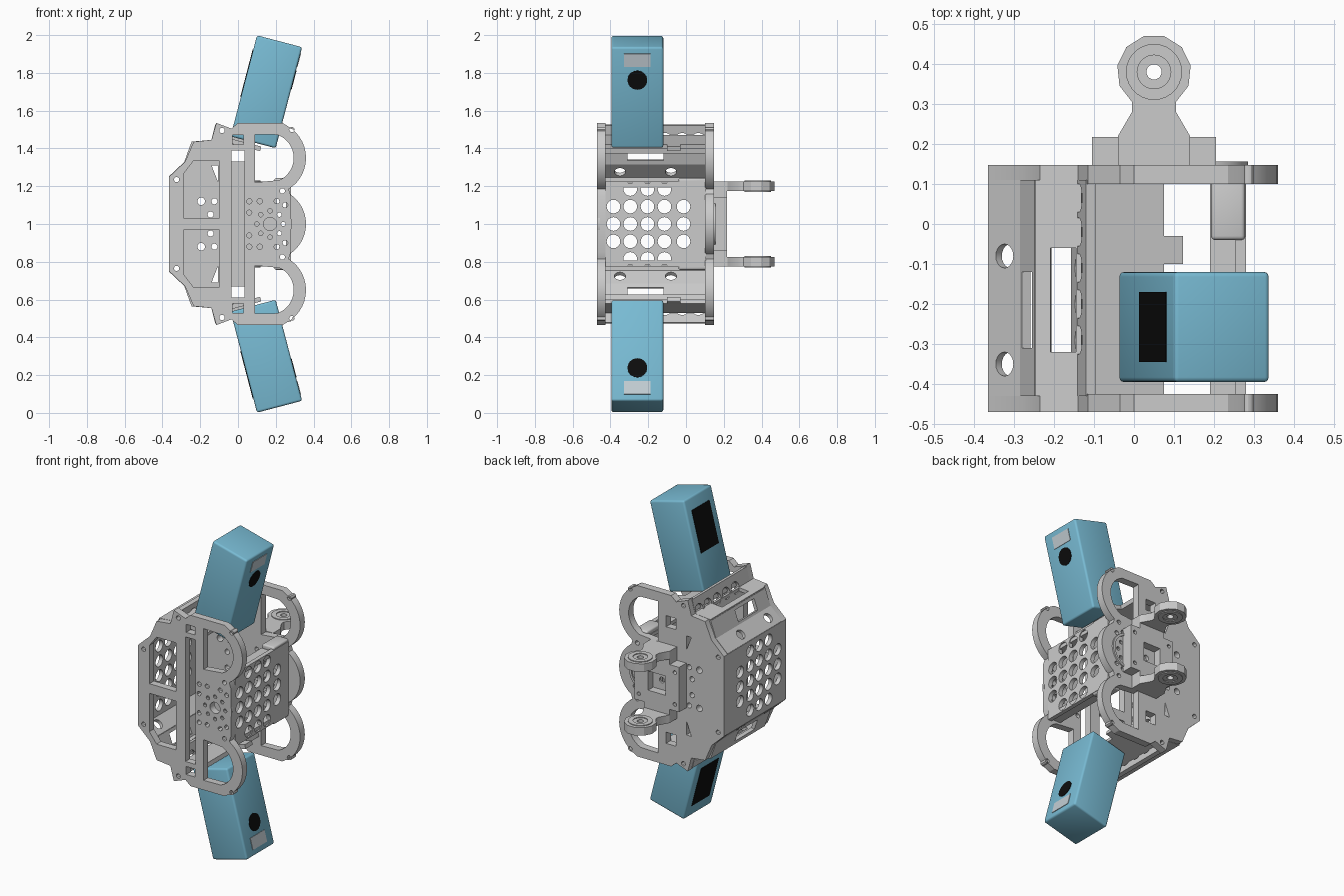
import bpy, bmesh
from math import cos, sin, radians, pi
from mathutils import Vector, Matrix

if "Cube" in bpy.data.objects:
    bpy.data.objects.remove(bpy.data.objects["Cube"])

X, Y, Z = Vector((1, 0, 0)), Vector((0, 1, 0)), Vector((0, 0, 1))


def material(name, rgb):
    m = bpy.data.materials.new(name)
    m.diffuse_color = (*rgb, 1)
    m.use_nodes = True
    m.node_tree.nodes["Principled BSDF"].inputs["Base Color"].default_value = m.diffuse_color
    return m


BLUE = material("blue", (0.19, 0.50, 0.66))
BLACK = material("black", (0.004, 0.004, 0.004))
LABEL = material("label", (0.55, 0.62, 0.66))


def arc(cx, cy, r, a0, a1, n=14):
    return [(cx + r * cos(radians(a0 + (a1 - a0) * i / n)),
             cy + r * sin(radians(a0 + (a1 - a0) * i / n))) for i in range(n + 1)]


def circle(cx, cy, r, n=20):
    return arc(cx, cy, r, 0, 360, n)[:-1]


def rect(x0, x1, y0, y1):
    return [(x0, y0), (x1, y0), (x1, y1), (x0, y1)]


def flip(loop):
    return [(x, -y) for x, y in loop]


def frame(o, u, v):
    n = u.cross(v)
    return Matrix(((u.x, v.x, n.x, o[0]), (u.y, v.y, n.y, o[1]),
                   (u.z, v.z, n.z, o[2]), (0, 0, 0, 1)))


def finish(name, mesh, mat=None):
    ob = bpy.data.objects.new(name, mesh)
    bpy.context.collection.objects.link(ob)
    if mat:
        mesh.materials.append(mat)
    return ob


def panel(name, loops, thick, origin, u, v, mat=None):
    """Flat sheet: first loop is the outline, the others are holes."""
    cu = bpy.data.curves.new(name, 'CURVE')
    cu.dimensions, cu.fill_mode, cu.extrude = '2D', 'BOTH', thick / 2
    for loop in loops:
        sp = cu.splines.new('POLY')
        sp.points.add(len(loop) - 1)
        for p, (a, b) in zip(sp.points, loop):
            p.co = (a, b, 0, 1)
        sp.use_cyclic_u = True
    tmp = bpy.data.objects.new(name, cu)
    bpy.context.collection.objects.link(tmp)
    dg = bpy.context.evaluated_depsgraph_get()
    mesh = bpy.data.meshes.new_from_object(tmp.evaluated_get(dg))
    bpy.data.objects.remove(tmp)
    bm = bmesh.new()
    bm.from_mesh(mesh)
    bmesh.ops.remove_doubles(bm, verts=bm.verts, dist=1e-5)
    bm.transform(frame(origin, u, v))
    bmesh.ops.recalc_face_normals(bm, faces=bm.faces)
    bm.to_mesh(mesh)
    bm.free()
    mesh.materials.clear()
    return finish(name, mesh, mat)


def strip(name, p, q, y0, y1, thick, holes=()):
    """Panel spanning y between (x, z-1) points p and q; holes use (y, offset from middle)."""
    d = Vector((q[0] - p[0], 0, q[1] - p[1]))
    h = d.length / 2
    mid = ((p[0] + q[0]) / 2, 0, 1 + (p[1] + q[1]) / 2)
    return panel(name, [rect(y0, y1, -h, h), *holes], thick, mid, Y, d.normalized())


def box(name, size, m, bevel=0.0, mat=None):
    bm = bmesh.new()
    bmesh.ops.create_cube(bm, size=1)
    bmesh.ops.scale(bm, vec=size, verts=bm.verts)
    if bevel:
        bmesh.ops.bevel(bm, geom=bm.edges[:], offset=bevel, segments=3, profile=0.5, affect='EDGES')
    bm.transform(m)
    mesh = bpy.data.meshes.new(name)
    bm.to_mesh(mesh)
    bm.free()
    return finish(name, mesh, mat)


# Side plates: shared outline with two crescent arms
left = [(-.365, .25), (-.28, .33), (-.235, .435), (-.14, .445), (-.115, .535),
        (-.035, .505), (0, .535), (.235, .535)]
arm = arc(.165, .35, .195, 60, -58)
front_half = left + arm + [(.28, .15)]
back_half = left + arm + arc(.17, 0, .19, 56, 4, 10)
arm_hole = [(.09, .475)] + arc(.165, .35, .13, 70, -65) + [(.09, .22)]
window = [(-.285, .03), (-.1, .03), (-.1, .335), (-.235, .335), (-.285, .27)]
hub = [circle(.17, 0, .035)] + [circle(.17 + .07 * cos(i * pi / 4), .07 * sin(i * pi / 4), .012, 10)
                               for i in range(8)]
screws = [(.285, .5), (.235, .175), (-.085, .495), (-.325, .235)]
small = [(.06, .06), (.06, .12), (.115, .12), (.205, .12), (.25, .1)]


def both(loops):
    return loops + [flip(l) for l in loops]


shared = hub + both([arm_hole] + [circle(x, z, .014, 12) for x, z in screws + small])
front_holes = both([window, rect(-.03, .03, .42, .47)]) + [rect(-.035, .035, -.39, .39)]
back_holes = both([rect(-.035, .035, .33, .40), circle(-.195, .12, .02), circle(-.125, .12, .016),
                   circle(-.145, .05, .016), [(-.14, .31), (-.105, .31), (-.105, .22)]])
panel("front_plate", [front_half + flip(front_half)[::-1]] + shared + front_holes,
      .045, (0, -.4475, 1), X, Z)
panel("back_plate", [back_half + flip(back_half)[::-1]] + shared + back_holes,
      .047, (0, .1235, 1), X, Z)

# Raised rings around the hubs
for nm, y in (("front_hub_ring", -.462), ("back_hub_ring", .149)):
    panel(nm, [circle(.17, 0, .115, 32), circle(.17, 0, .1, 32)], .015, (0, y, 1), X, Z)

# Perforated walls
grid = [circle(y, z, .036) for z in (-.185, -.092, 0, .092, .185)
        for y in (-.384, -.295, -.204, -.114, -.013) if abs(z) < .1 or -.3 < y < -.1]
strip("left_wall", (-.352, -.25), (-.352, .25), -.43, .11, .026, grid)
strip("right_wall", (.267, -.228), (.267, .228), -.425, .105, .026, grid)

for s, side in ((1, "upper"), (-1, "lower")):
    # Sloping shell between the plates
    strip(side + "_slope", (-.357, s * .245), (-.275, s * .322), -.43, .11, .022,
          [circle(-.08, 0, .03), circle(-.35, 0, .03)])
    strip(side + "_steep_slope", (-.276, s * .32), (-.238, s * .425), -.43, .11, .022,
          [rect(-.31, -.12, -.036, .036)])
    strip(side + "_shell_edge", (-.245, s * .425), (-.13, s * .435), -.43, .11, .022,
          [rect(-.32, -.06, -.02, .044)])
    # Tilted bracket holding the sensor
    strip(side + "_bracket_panel", (-.145, s * .375), (-.108, s * .525), -.43, .11, .025,
          [circle(y, 0, .036) for y in (.065, -.02, -.11, -.2, -.29)])
    strip(side + "_bracket_deck", (-.12, s * .46), (.072, s * .41), -.425, .11, .025)
    strip(side + "_deck_tab", (.06, s * .413), (.12, s * .398), -.1, -.03, .025)
    # Flange and ridge on the right wall
    strip(side + "_wall_flange", (.19, s * .205), (.275, s * .205), -.425, .105, .022)
    box(side + "_wall_ridge", (.085, .15, .035), Matrix.Translation((.235, .035, 1 + s * .225)), .01)

    # Tilted sensor with lens, label and screen
    L = Vector((.253, 0, .967 * s))
    W = Vector((.967, 0, -.253 * s))
    c = Vector((.15, -.2575, 1 + s * .70))
    box(side + "_sensor", (.247, .275, .553), frame(c, W, Y * s), .012, BLUE)
    face_r, face_l = c + W * .1235, c - W * .1235
    panel(side + "_lens", [circle(0, 0, .052, 28)], .006, face_r + L * .096, Y, L, BLACK)
    panel(side + "_label", [rect(-.07, .07, -.036, .036)], .006, face_r + L * .205, Y, L, LABEL)
    panel(side + "_screen", [rect(-.087, .087, -.13, .13)], .006, face_l + L * .07, Y, L, BLACK)

    # Rear hinge ears
    ear = [(-.04, .147), (-.04, .22), (-.005, .28)] + arc(.05, .38, .093, 234, -54, 9) \
        + [(.105, .28), (.14, .22), (.14, .147)]
    panel(side + "_ear", [ear, circle(.05, .38, .019)], .05, (0, 0, 1 + s * .2), X, Y)
    panel(side + "_ear_ring", [circle(.05, .38, .07, 28), circle(.05, .38, .042, 28)],
          .06, (0, 0, 1 + s * .2), X, Y)

# Rear hinge block with a square pocket
cross = [(-.105, .14), (-.04, .14), (-.04, .2), (.14, .2), (.14, .14), (.205, .14)]
bolts = both([circle(-.075, .1, .012, 12), circle(.175, .1, .012, 12)])
panel("hinge_block", [cross + flip(cross)[::-1], rect(-.01, .11, -.06, .06)] + bolts,
      .072, (0, .182, 1), X, Z)
panel("hinge_pocket", [rect(-.01, .11, -.06, .06), circle(.05, 0, .018)], .02, (0, .157, 1), X, Z)

# Smooth the round edges, keep the sheet edges sharp
bpy.ops.object.select_all(action='SELECT')
bpy.context.view_layer.objects.active = bpy.data.objects["front_plate"]
bpy.ops.object.shade_smooth_by_angle(angle=radians(30))
